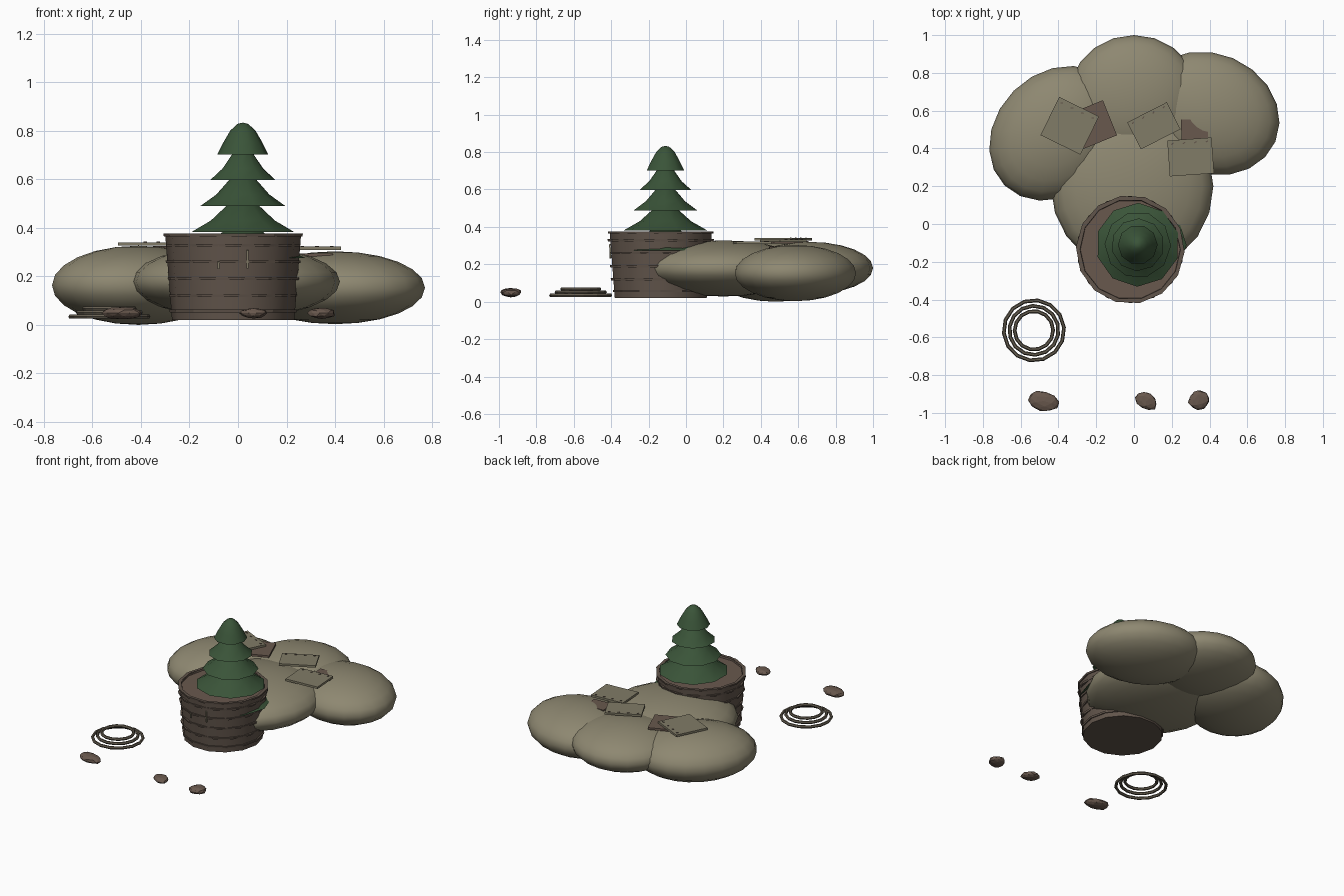
import bpy, bmesh, math, random
from mathutils import Vector

random.seed(4)
cube = bpy.data.objects.get("Cube")
if cube:
    bpy.data.objects.remove(cube, do_unlink=True)


def material(name, rgb):
    m = bpy.data.materials.new(name)
    m.use_nodes = True
    m.diffuse_color = (*rgb, 1)
    m.node_tree.nodes["Principled BSDF"].inputs["Base Color"].default_value = (*rgb, 1)
    return m


MOSS = material("olive_ground", (0.27, 0.245, 0.165))
SLATE = material("olive_board", (0.22, 0.2, 0.135))
WOOD = material("brown_wood", (0.12, 0.09, 0.07))
EARTH = material("brown_earth", (0.14, 0.098, 0.075))
ROPE = material("dull_rope", (0.13, 0.11, 0.08))
GREEN = material("pine_green", (0.042, 0.088, 0.04))


def finish(name, bm, mat, loc, rot=(0, 0, 0), smooth=None):
    bmesh.ops.recalc_face_normals(bm, faces=bm.faces)
    me = bpy.data.meshes.new(name)
    bm.to_mesh(me)
    bm.free()
    me.materials.append(mat)
    ob = bpy.data.objects.new(name, me)
    ob.location, ob.rotation_euler = loc, rot
    bpy.context.collection.objects.link(ob)
    if smooth:
        bpy.ops.object.select_all(action="DESELECT")
        ob.select_set(True)
        bpy.context.view_layer.objects.active = ob
        bpy.ops.object.shade_smooth_by_angle(angle=math.radians(smooth))
    return ob


def lathe(name, profile, sides, mat, loc, turn=0, closed=False, smooth=None):
    """Spin a list of (radius, height) points around z."""
    bm = bmesh.new()
    verts = [bm.verts.new((r, 0, z)) for r, z in profile]
    pairs = list(zip(verts, verts[1:]))
    if closed:
        pairs.append((verts[-1], verts[0]))
    edges = [bm.edges.new(p) for p in pairs]
    bmesh.ops.spin(bm, geom=verts + edges, cent=(0, 0, 0), axis=(0, 0, 1),
                   angle=math.tau, steps=sides)
    bmesh.ops.remove_doubles(bm, verts=bm.verts, dist=0.0004)
    return finish(name, bm, mat, loc, (0, 0, turn), smooth)


def mound(name, loc, size, turn=0):
    bm = bmesh.new()
    bmesh.ops.create_uvsphere(bm, u_segments=20, v_segments=12, radius=1)
    bmesh.ops.scale(bm, vec=size, verts=bm.verts)
    finish(name, bm, MOSS, loc, (0, 0, math.radians(turn)), 60)


def box(name, loc, size, rot, mat):
    bm = bmesh.new()
    bmesh.ops.create_cube(bm, size=1)
    bmesh.ops.scale(bm, vec=size, verts=bm.verts)
    return finish(name, bm, mat, loc, [math.radians(a) for a in rot])


# Overlapping ground mounds
mound("mound_centre", (-0.01, 0.2, 0.178), (0.43, 0.45, 0.15))
mound("mound_back", (0.0, 0.66, 0.18), (0.35, 0.34, 0.14))
mound("mound_right", (-0.41, 0.48, 0.163), (0.39, 0.32, 0.163), 45)
mound("mound_left", (0.4, 0.585, 0.153), (0.379, 0.318, 0.15), -23)

# Tapered tub with soil and thin hoops
TUB = Vector((-0.02, -0.135, 0))
lathe("tub", [(0, 0.02), (0.252, 0.02), (0.28, 0.374), (0.266, 0.374),
              (0.264, 0.364)], 14, WOOD, TUB, smooth=35)
lathe("tub_soil", [(0, 0.366), (0.27, 0.364)], 14, EARTH, TUB)
for i, z in enumerate((0.057, 0.12, 0.19, 0.26, 0.328, 0.37)):
    r = 0.252 + 0.028 * (z - 0.02) / 0.354
    hoop = [(r - 0.012, z - 0.006), (r + 0.006, z - 0.006),
            (r + 0.008, z + 0.006), (r - 0.012, z + 0.006)]
    lathe("tub_hoop", hoop, 14, WOOD, TUB, turn=i * 0.17, closed=True)

# Pale slivers let into the front of the tub
for x, z, h in ((0.04, 0.27, 0.075), (-0.08, 0.245, 0.03)):
    box("tub_sliver", (x, -0.405, z), (0.008, 0.008, h), (4, 0, 0), SLATE)

# Stacked tree tiers, the lowest sunk in the tub
TREE = Vector((0.02, -0.11, 0))
for i, r in enumerate((0.258, 0.222, 0.176, 0.14)):
    z = 0.275 + 0.107 * i
    tier = [(0, z + 0.01), (r, z), (r * 0.62, z + 0.048),
            (r * 0.3, z + 0.112), (0, z + 0.13)]
    lathe("tree_tier", tier, 10, GREEN, TREE, turn=0.3 * i, smooth=42)
lathe("tree_top", [(0, 0.71), (0.105, 0.702), (0.08, 0.752), (0.052, 0.8),
                   (0.022, 0.828), (0, 0.833)], 10, GREEN, TREE, smooth=42)

# Loose boards, each with a row of small pegs
boards = [((-0.34, 0.52, 0.333), (0.235, 0.225), -26, SLATE),
          ((-0.22, 0.525, 0.317), (0.2, 0.2), 22, EARTH),
          ((0.105, 0.52, 0.326), (0.235, 0.16), 27, SLATE),
          ((0.3, 0.355, 0.315), (0.235, 0.19), 4, SLATE),
          ((0.32, 0.5, 0.288), (0.14, 0.11), 2, EARTH)]
for loc, (w, d), turn, mat in boards:
    box("board", loc, (w, d, 0.014), (0, 0, turn), mat)
    if mat is SLATE:
        a = math.radians(turn)
        for k in range(4):
            u, v = w * (k - 1.5) * 0.26, d * 0.4
            p = Vector((u * math.cos(a) - v * math.sin(a),
                        u * math.sin(a) + v * math.cos(a), 0.008))
            box("board_peg", Vector(loc) + p, (0.014, 0.006, 0.004), (0, 0, turn + 30), WOOD)

# Coil of three rings, narrowing upward
for r, z in ((0.16, 0.034), (0.13, 0.051), (0.102, 0.068)):
    section = [(r + 0.01 * math.cos(math.tau * k / 6),
                z + 0.01 * math.sin(math.tau * k / 6)) for k in range(6)]
    lathe("coil_ring", section, 14, ROPE, (-0.53, -0.563, 0), turn=r * 9, closed=True)

# Scattered pebbles
for x, y, size, turn in ((-0.48, -0.937, (0.086, 0.055, 0.027), -15),
                         (0.065, -0.937, (0.064, 0.047, 0.022), -30),
                         (0.345, -0.932, (0.06, 0.054, 0.025), 30)):
    bm = bmesh.new()
    bmesh.ops.create_icosphere(bm, subdivisions=2, radius=1)
    for v in bm.verts:
        v.co *= random.uniform(0.88, 1.04)
    bmesh.ops.scale(bm, vec=size, verts=bm.verts)
    finish("pebble", bm, EARTH, (x, y, 0.048), (0, 0, math.radians(turn)))
